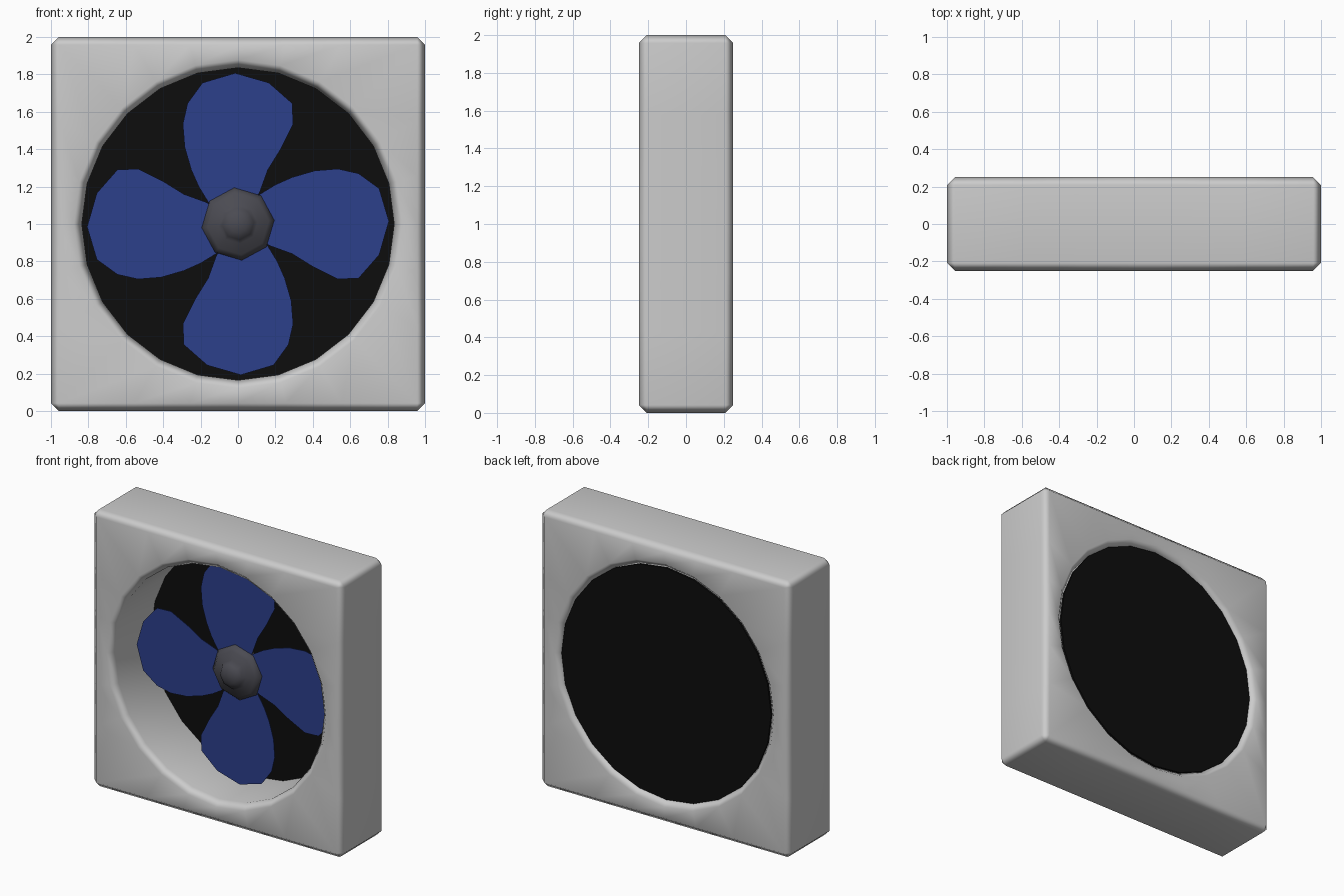
import bpy, bmesh, math
from math import sin, cos, pi

if "Cube" in bpy.data.objects:
    bpy.data.objects.remove(bpy.data.objects["Cube"])

CZ = 1.0  # height of the fan axis


def material(name, rgb):
    m = bpy.data.materials.new(name)
    m.diffuse_color = (*rgb, 1)
    m.use_nodes = True
    m.node_tree.nodes["Principled BSDF"].inputs["Base Color"].default_value = m.diffuse_color
    return m


def loft(name, loops, closed=False, cap=False, mat=None):
    """Skin a list of equal-length point loops into one object."""
    bm = bmesh.new()
    rings = [[bm.verts.new(p) for p in loop] for loop in loops]
    pairs = list(zip(rings, rings[1:]))
    if closed:
        pairs.append((rings[-1], rings[0]))
    for a, b in pairs:
        n = len(a)
        for i in range(n):
            j = (i + 1) % n
            bm.faces.new((a[i], a[j], b[j], b[i]))
    if cap:
        bm.faces.new(rings[0])
        bm.faces.new(rings[-1])
    bmesh.ops.recalc_face_normals(bm, faces=bm.faces)
    me = bpy.data.meshes.new(name)
    bm.to_mesh(me)
    bm.free()
    ob = bpy.data.objects.new(name, me)
    bpy.context.collection.objects.link(ob)
    if mat:
        me.materials.append(mat)
    return ob


def circle(r, y, n, turn=0.0):
    return [(r * sin(2 * pi * i / n + turn), y, CZ + r * cos(2 * pi * i / n + turn))
            for i in range(n)]


def square(h, y, n):
    pts = []
    for i in range(n):
        s, c = sin(2 * pi * i / n), cos(2 * pi * i / n)
        k = h / max(abs(s), abs(c))
        pts.append((s * k, y, CZ + c * k))
    return pts


def smooth(ob, angle):
    bpy.ops.object.select_all(action='DESELECT')
    ob.select_set(True)
    bpy.context.view_layer.objects.active = ob
    bpy.ops.object.shade_smooth_by_angle(angle=math.radians(angle))


blue = material("blade_blue", (0.025, 0.05, 0.26))
black = material("panel_black", (0.004, 0.004, 0.004))
dark = material("hub_grey", (0.07, 0.07, 0.085))

# square housing with a round opening, chamfered on every hard edge
N = 24
frame = loft("housing", [square(1, -0.25, N), square(1, 0.25, N),
                         circle(0.835, 0.25, N), circle(0.835, -0.25, N)], closed=True)
for p in frame.data.polygons:
    p.use_smooth = True
bev = frame.modifiers.new("chamfer", 'BEVEL')
bev.width = 0.042
bev.segments = 1
bev.limit_method = 'ANGLE'
bev.angle_limit = math.radians(40)
bev.use_clamp_overlap = False
wn = frame.modifiers.new("flat_normals", 'WEIGHTED_NORMAL')
wn.keep_sharp = True

# black panel closing the back of the opening
loft("back_panel", [circle(0.836, 0.205, N), circle(0.836, 0.225, N)], cap=True, mat=black)

# eight-sided hub with a domed nose
hub = loft("hub", [circle(r, y, 8, math.radians(-6)) for r, y in
                   [(0.17, 0.06), (0.195, 0.03), (0.195, -0.01), (0.165, -0.045), (0.105, -0.055),
                    (0.085, -0.085), (0.05, -0.105), (0.01, -0.11)]], cap=True, mat=dark)
smooth(hub, 50)

# axle from the hub to the back panel
axle = loft("axle", [circle(0.06, 0.05, 8), circle(0.06, 0.21, 8)], cap=True, mat=dark)
smooth(axle, 40)

# four thin blades, one outline turned about the axis
outline = [(-0.06, 0.05), (-0.155, 0.11), (-0.21, 0.20), (-0.25, 0.29), (-0.285, 0.41),
           (-0.295, 0.535), (-0.27, 0.645), (-0.19, 0.755), (-0.015, 0.807), (0.165, 0.755),
           (0.29, 0.645), (0.295, 0.535), (0.225, 0.395), (0.16, 0.29), (0.12, 0.18), (0.06, 0.05)]
for k in range(4):
    a = k * pi / 2
    loft(f"blade_{k + 1}",
         [[(x * cos(a) + z * sin(a), y, CZ - x * sin(a) + z * cos(a)) for x, z in outline]
          for y in (-0.002, 0.002)], cap=True, mat=blue)
